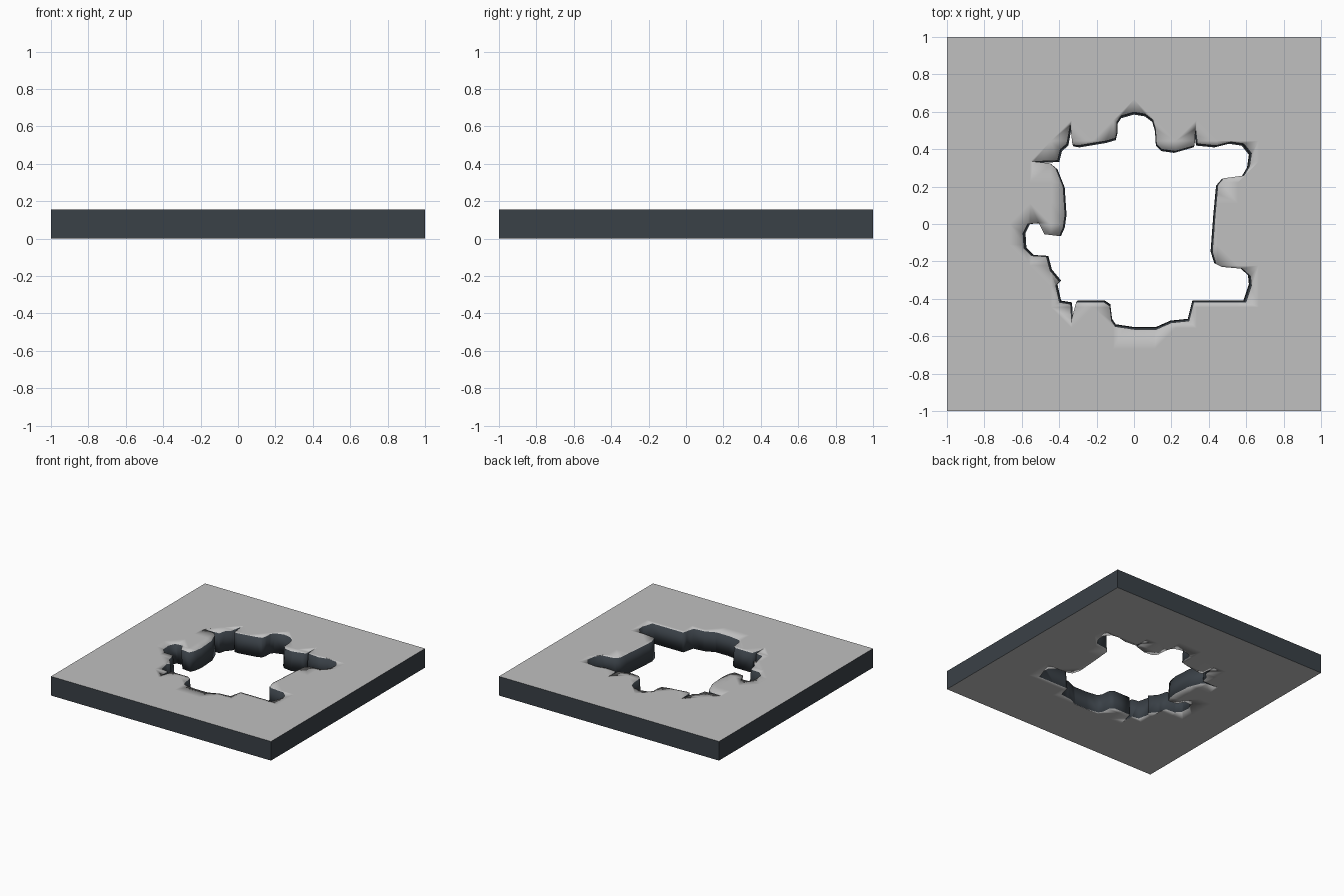
import bpy, bmesh

if "Cube" in bpy.data.objects:
    bpy.data.objects.remove(bpy.data.objects["Cube"])

T = 0.157      # slab thickness
N = 18         # grid cells per side

def material(name, col):
    m = bpy.data.materials.new(name)
    m.diffuse_color = (*col, 1)
    m.use_nodes = True
    m.node_tree.nodes["Principled BSDF"].inputs["Base Color"].default_value = m.diffuse_color
    return m

grey = material("light grey", (0.53, 0.53, 0.53))
slate = material("dark slate", (0.042, 0.052, 0.063))

# Ragged outline of the hole, seen from above
outline = [
    (-.09, .50), (-.09, .55), (-.07, .58), (0, .60), (.06, .59), (.10, .56),
    (.115, .51), (.12, .43), (.15, .40), (.22, .39), (.29, .41), (.325, .42),
    (.33, .51), (.34, .43), (.44, .42), (.52, .44), (.59, .43), (.63, .38),
    (.62, .31), (.59, .26), (.48, .245), (.45, .21), (.435, .05), (.42, -.15),
    (.44, -.215), (.47, -.23), (.58, -.24), (.625, -.28), (.63, -.33), (.60, -.42),
    (.32, -.42), (.31, -.46), (.295, -.52), (.20, -.53), (.12, -.565), (0, -.565),
    (-.10, -.55), (-.12, -.52), (-.13, -.44), (-.16, -.42), (-.31, -.42),
    (-.335, -.51), (-.34, -.43), (-.40, -.42), (-.42, -.33), (-.40, -.31),
    (-.45, -.25), (-.47, -.175), (-.55, -.17), (-.59, -.13), (-.595, -.05),
    (-.57, 0), (-.51, .005), (-.48, -.055), (-.40, -.065), (-.38, -.02),
    (-.37, .05), (-.38, .20), (-.42, .30), (-.45, .325), (-.54, .335),
    (-.41, .34), (-.395, .40), (-.36, .43), (-.342, .53), (-.33, .425),
    (-.30, .42), (-.15, .445), (-.10, .46)]

def finish(bm, name):
    bmesh.ops.recalc_face_normals(bm, faces=bm.faces[:])
    me = bpy.data.meshes.new(name)
    bm.to_mesh(me)
    bm.free()
    me.materials.append(grey)
    me.materials.append(slate)
    ob = bpy.data.objects.new(name, me)
    bpy.context.collection.objects.link(ob)
    return ob

# Slab: gridded top and bottom, dark sides
bm = bmesh.new()
bmesh.ops.create_grid(bm, x_segments=N, y_segments=N, size=1)
ext = bmesh.ops.extrude_face_region(bm, geom=bm.faces[:], use_keep_orig=True)
bmesh.ops.translate(bm, verts=[g for g in ext["geom"] if isinstance(g, bmesh.types.BMVert)],
                    vec=(0, 0, T))
bm.normal_update()
for f in bm.faces:
    f.material_index = 0 if abs(f.normal.z) > 0.5 else 1
slab = finish(bm, "broken_slab")

# Cutter: outline tapering slightly towards the bottom
bm = bmesh.new()
low = [bm.verts.new((x * .972, y * .972, -.02)) for x, y in outline]
high = [bm.verts.new((x, y, T + .02)) for x, y in outline]
bm.faces.new(low)
bm.faces.new(high)
n = len(outline)
for i in range(n):
    j = (i + 1) % n
    bm.faces.new((low[i], low[j], high[j], high[i]))
for f in bm.faces:
    f.material_index = 1
cutter = finish(bm, "hole_cutter")

# Cut the hole and bake the result
mod = slab.modifiers.new("hole", 'BOOLEAN')
mod.operation = 'DIFFERENCE'
mod.solver = 'EXACT'
mod.object = cutter
bpy.context.view_layer.update()
slab.data = bpy.data.meshes.new_from_object(
    slab.evaluated_get(bpy.context.evaluated_depsgraph_get()))
slab.modifiers.clear()
bpy.data.objects.remove(cutter)

# Soft shading at the hole, crisp outer edges
bm = bmesh.new()
bm.from_mesh(slab.data)
bm.normal_update()
for f in bm.faces:
    f.smooth = True
for e in bm.edges:
    outer = all(max(abs(v.co.x), abs(v.co.y)) > .999 for v in e.verts)
    if outer and e.calc_face_angle(0) > 0.5:
        e.smooth = False
bm.to_mesh(slab.data)
bm.free()
